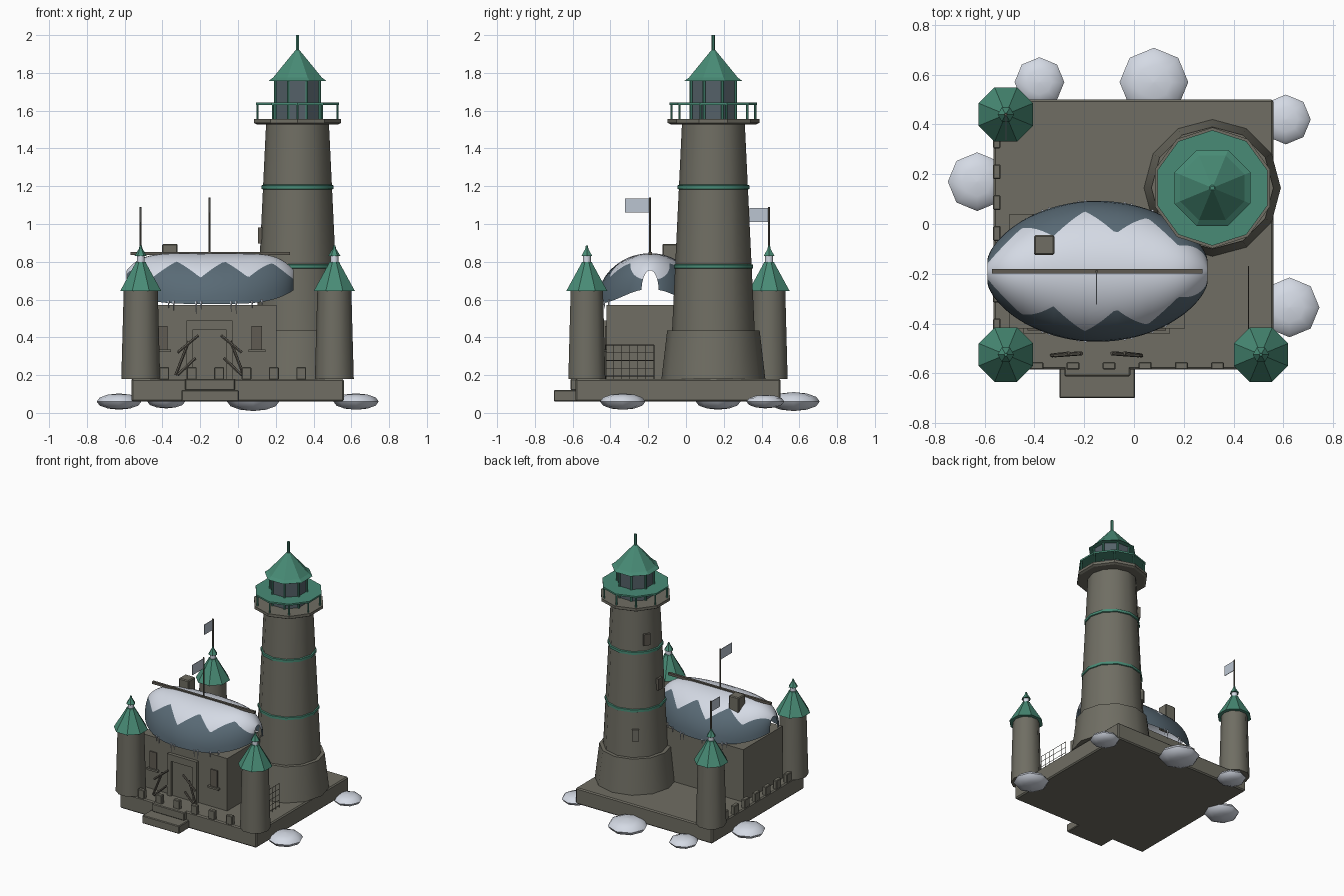
import bpy, bmesh, math
from mathutils import Vector

if "Cube" in bpy.data.objects:
    bpy.data.objects.remove(bpy.data.objects["Cube"])


def material(name, rgb):
    m = bpy.data.materials.new(name)
    m.use_nodes = True
    m.diffuse_color = (*rgb, 1)
    m.node_tree.nodes["Principled BSDF"].inputs["Base Color"].default_value = (*rgb, 1)
    return m


STONE = material("warm grey stone", (0.16, 0.155, 0.125))
WOOD = material("weathered wood", (0.115, 0.105, 0.085))
GREEN = material("verdigris green", (0.065, 0.26, 0.18))
SNOW = material("snow", (0.66, 0.70, 0.78))
SLATE = material("blue slate", (0.10, 0.145, 0.18))
GLASS = material("dark glass", (0.09, 0.12, 0.14))
FLAG = material("pale flag", (0.50, 0.56, 0.64))
TOWER = Vector((0.315, 0.145, 0))


def finish(name, bm, mats, smooth=None):
    bmesh.ops.recalc_face_normals(bm, faces=bm.faces)
    me = bpy.data.meshes.new(name)
    bm.to_mesh(me)
    bm.free()
    for m in mats:
        me.materials.append(m)
    ob = bpy.data.objects.new(name, me)
    bpy.context.collection.objects.link(ob)
    if smooth:
        bpy.ops.object.select_all(action="DESELECT")
        ob.select_set(True)
        bpy.context.view_layer.objects.active = ob
        bpy.ops.object.shade_smooth_by_angle(angle=math.radians(smooth))
    return ob


def box(name, x, y, z, mat, bevel=0):
    """Box given as (min, max) along each axis."""
    bm = bmesh.new()
    bmesh.ops.create_cube(bm, size=1)
    for v in bm.verts:
        v.co = [(a + b) / 2 + c * (b - a) for (a, b), c in zip((x, y, z), v.co)]
    ob = finish(name, bm, [mat])
    if bevel:
        mod = ob.modifiers.new("bevel", "BEVEL")
        mod.width, mod.segments = bevel, 1
    return ob


def lathe(name, centre, profile, sides, mat, smooth=None, turn=0):
    """Capped solid turned from (radius, height) pairs."""
    bm = bmesh.new()
    rings = []
    for r, z in profile:
        angles = [2 * math.pi * (k + turn) / sides for k in range(sides)]
        rings.append([bm.verts.new((centre[0] + r * math.cos(a), centre[1] + r * math.sin(a), z))
                      for a in angles])
    for low, high in zip(rings, rings[1:]):
        for k in range(sides):
            n = (k + 1) % sides
            bm.faces.new((low[k], low[n], high[n], high[k]))
    bm.faces.new(rings[0])
    bm.faces.new(rings[-1])
    return finish(name, bm, [mat], smooth)


def rod(name, a, b, r, mat, tip=None, sides=6):
    a, b = Vector(a), Vector(b)
    bm = bmesh.new()
    bmesh.ops.create_cone(bm, segments=sides, radius1=r, radius2=r if tip is None else tip,
                          depth=(b - a).length, cap_ends=True)
    rot = Vector((0, 0, 1)).rotation_difference(b - a).to_matrix().to_4x4()
    rot.translation = (a + b) / 2
    bm.transform(rot)
    return finish(name, bm, [mat])


# Platform and entrance steps
box("platform", (-0.565, 0.56), (-0.585, 0.5), (0.06, 0.18), STONE, 0.008)
box("lower_step", (-0.3, 0.005), (-0.7, -0.57), (0.06, 0.12), STONE, 0.005)
box("upper_step", (-0.28, -0.015), (-0.612, -0.56), (0.12, 0.18), STONE, 0.005)

# Snow mounds around the platform
for x, y, r in ((-0.38, 0.57, 0.1), (0.08, 0.57, 0.138), (0.61, 0.42, 0.1),
                (-0.63, 0.17, 0.118), (0.625, -0.335, 0.12)):
    rise = 0.36 * r
    ring = [(r * math.cos(t), 0.06 + rise * math.sin(t))
            for t in [math.radians(d) for d in (-88, -60, -30, 0, 30, 60, 88)]]
    lathe("snow_mound", (x, y), ring, 8, SNOW, 50)

# Crenellations on the front and the right edge
for k in range(6):
    x = -0.39 + 0.145 * k
    box("front_merlon", (x - 0.026, x + 0.026), (-0.585, -0.555), (0.175, 0.242), STONE, 0.004)
for k in range(7):
    y = -0.41 + 0.124 * k
    box("side_merlon", (-0.566, -0.536), (y - 0.03, y + 0.03), (0.175, 0.242), STONE, 0.004)

# Corner turrets
for c in ((-0.515, 0.44), (-0.515, -0.525), (0.51, -0.525)):
    lathe("turret", c, [(0.103, 0.18), (0.09, 0.65)], 10, STONE, 50)
    lathe("turret_roof", c, [(0.118, 0.645), (0.032, 0.79), (0.028, 0.8)], 8, GREEN, turn=0.5)
    lathe("turret_lantern", c, [(0.021, 0.795), (0.021, 0.835)], 8, SNOW, 50)
    lathe("turret_cap", c, [(0.033, 0.83), (0.01, 0.868), (0.006, 0.885)], 6, GREEN)

# Lighthouse tower
lathe("tower_plinth", TOWER, [(0.275, 0.18), (0.245, 0.435)], 12, STONE, 40)
lathe("tower_shaft", TOWER, [(0.219, 0.43), (0.166, 1.54)], 12, STONE, 40)
for z, r in ((0.775, 0.209), (1.195, 0.19)):
    lathe("tower_band", TOWER, [(r - 0.015, z - 0.016), (r, z - 0.009), (r, z + 0.009),
                                (r - 0.015, z + 0.016)], 12, GREEN, 50)
for deg, z, r, mat in ((150, 1.29, 0.178, WOOD), (180, 0.94, 0.196, WOOD), (125, 0.6, 0.21, STONE)):
    win = box("tower_window", (-0.016, 0.012), (-0.024, 0.024), (-0.042, 0.042), mat)
    a = math.radians(deg)
    win.location = TOWER + Vector((r * math.cos(a), r * math.sin(a), z))
    win.rotation_euler.z = a

# Gallery, railing and lantern room
lathe("gallery", TOWER, [(0.228, 1.528), (0.243, 1.536), (0.243, 1.556)], 10, STONE, turn=0.5)
lathe("gallery_rail", TOWER, [(0.232, 1.63), (0.232, 1.642)], 10, GREEN, turn=0.5)
lathe("lantern_glass", TOWER, [(0.125, 1.55), (0.125, 1.765)], 8, GLASS, turn=0.5)
lathe("lantern_roof", TOWER, [(0.165, 1.758), (0.14, 1.775), (0.012, 1.92)], 8, GREEN, turn=0.5)
rod("spire", TOWER + Vector((0, 0, 1.9)), TOWER + Vector((0, 0, 2)), 0.009, GREEN)
for count, r, top, thick in ((10, 0.222, 1.635, 0.006), (8, 0.128, 1.765, 0.008)):
    for k in range(count):
        a = 2 * math.pi * (k + 0.5) / count
        foot = TOWER + Vector((r * math.cos(a), r * math.sin(a), 1.55))
        rod("gallery_post" if count == 10 else "lantern_mullion",
            foot, (foot.x, foot.y, top), thick, GREEN)

# House with door and windows
box("house", (-0.5, 0.205), (-0.42, 0.04), (0.17, 0.57), STONE)
box("door_frame_lintel", (-0.272, -0.03), (-0.445, -0.41), (0.44, 0.49), STONE)
for x in (-0.272, -0.062):
    box("door_jamb", (x, x + 0.032), (-0.445, -0.41), (0.18, 0.44), STONE)
box("door", (-0.24, -0.062), (-0.428, -0.41), (0.18, 0.44), STONE)
for x in (-0.4, 0.1):
    box("window", (x - 0.028, x + 0.028), (-0.428, -0.41), (0.335, 0.46), WOOD)
    box("window_sill", (x - 0.045, x + 0.045), (-0.44, -0.41), (0.322, 0.336), STONE)

# Leaning poles either side of the door
for s in (-1, 1):
    for x1, z1, x2, z2 in ((0.06, 0.41, 0.17, 0.32), (0.11, 0.38, 0.18, 0.2), (0.075, 0.29, 0.17, 0.2)):
        rod("leaning_pole", (-0.15 + s * x1, -0.52, z1), (-0.15 + s * x2, -0.528, z2), 0.008, WOOD)

# Wire trellis beside the house
for k in range(7):
    y = -0.425 + 0.0425 * k
    rod("trellis_upright", (0.46, y, 0.18), (0.46, y, 0.36), 0.002, WOOD, sides=4)
for k in range(5):
    z = 0.195 + 0.041 * k
    rod("trellis_wire", (0.46, -0.425, z), (0.46, -0.17, z), 0.002, WOOD, sides=4)


# Swelling open-ended roof shell; snow lies above a zigzag edge
def roof_point(t, angle):
    w = 0.045 + 0.238 * max(0, 1 - t * t) ** 0.65
    base, top = 0.577 + 0.073 * t ** 4, 0.845 - 0.09 * t ** 6
    return Vector((-0.147 + 0.442 * t, -0.19 - w * math.cos(angle),
                   base + (top - base) * math.sin(angle)))


def snow_edge(x):
    phase = ((x + 0.325) / 0.253) % 1
    return math.radians(31 + 26 * abs(2 * phase - 1))


bm = bmesh.new()
COLS, LOW, HIGH = 84, 5, 6
grid = []
for i in range(COLS + 1):
    t = math.sin(math.pi * (i / COLS - 0.5))
    edge = snow_edge(-0.147 + 0.442 * t)
    half = [edge * k / LOW for k in range(LOW)]
    half += [edge + (math.pi / 2 - edge) * k / HIGH for k in range(HIGH)]
    angles = half + [math.pi / 2] + [math.pi - a for a in reversed(half)]
    grid.append([bm.verts.new(roof_point(t, a)) for a in angles])
rows = len(grid[0]) - 1
for a, b in zip(grid, grid[1:]):
    for j in range(rows):
        f = bm.faces.new((a[j], b[j], b[j + 1], a[j + 1]))
        f.material_index = 0 if LOW <= j < rows - LOW else 1
finish("roof_shell", bm, [SNOW, SLATE], 40)

# Icicles along both eaves
for s in (0, math.pi):
    for k, t in enumerate((-0.5, -0.44, -0.17, -0.11, 0.25, 0.31, 0.5, 0.62)):
        p = roof_point(t, s)
        rod("icicle", p + Vector((0, 0, 0.012)), p - Vector((0, 0, 0.03 + 0.012 * (k % 3))),
            0.006, SNOW, tip=0.001, sides=5)

# Ridge beam and chimney
box("ridge_beam", (-0.57, 0.275), (-0.198, -0.18), (0.835, 0.853), WOOD)
box("chimney", (-0.402, -0.32), (-0.125, -0.045), (0.72, 0.895), STONE, 0.006)

# Flagpoles with flags
for x, y, low, high, length in ((-0.15, -0.19, 0.83, 1.14, 0.133), (-0.515, 0.44, 0.87, 1.09, 0.103)):
    rod("flagpole", (x, y, low), (x, y, high), 0.006, WOOD)
    box("flag", (x - 0.002, x + 0.002), (y - length, y), (high - 0.08, high - 0.005), FLAG)
